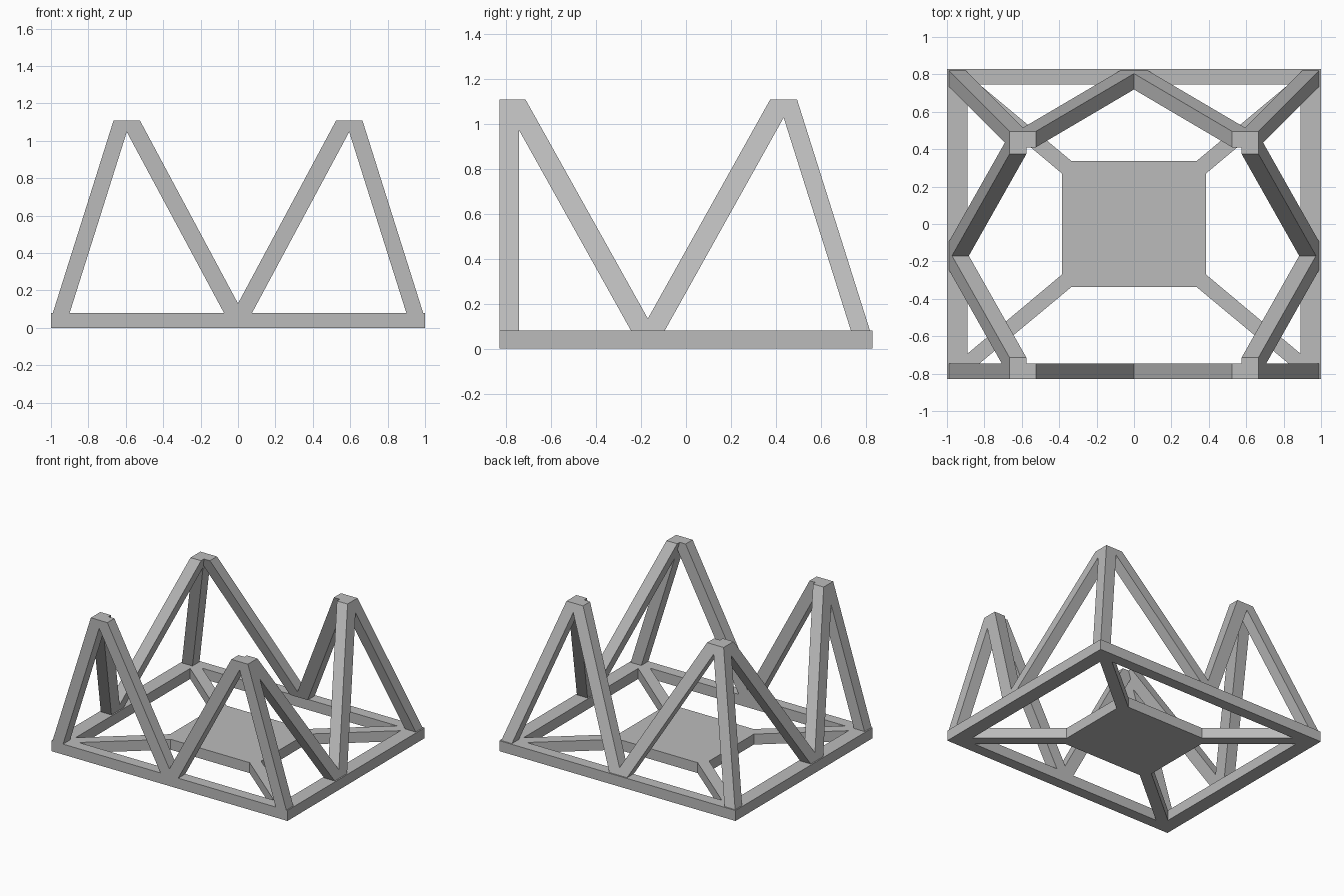
import bpy, bmesh

if "Cube" in bpy.data.objects:
    bpy.data.objects.remove(bpy.data.objects["Cube"], do_unlink=True)

grey = bpy.data.materials.new("plain grey")
grey.use_nodes = True
COLOUR = (0.5, 0.5, 0.5, 1)
grey.diffuse_color = COLOUR
grey.node_tree.nodes["Principled BSDF"].inputs["Base Color"].default_value = COLOUR

BASE, TOP = 0.08, 1.11          # frame height and tower height
OUT_X, OUT_Y = 1.0, 0.83        # frame outer half sizes
IN_X, IN_Y = 0.89, 0.745        # frame inner half sizes


def finish(name, bm):
    bmesh.ops.recalc_face_normals(bm, faces=bm.faces[:])
    mesh = bpy.data.meshes.new(name)
    bm.to_mesh(mesh)
    bm.free()
    mesh.materials.append(grey)
    obj = bpy.data.objects.new(name, mesh)
    bpy.context.collection.objects.link(obj)
    return obj


def loft(name, low, high, z0, z1):
    """Solid between two matching outlines at heights z0 and z1."""
    bm = bmesh.new()
    a = [bm.verts.new((x, y, z0)) for x, y in low]
    b = [bm.verts.new((x, y, z1)) for x, y in high]
    bm.faces.new(a)
    bm.faces.new(b)
    n = len(a)
    for i in range(n):
        j = (i + 1) % n
        bm.faces.new((a[i], a[j], b[j], b[i]))
    return finish(name, bm)


def rect(xs, ys):
    return [(xs[0], ys[0]), (xs[1], ys[0]), (xs[1], ys[1]), (xs[0], ys[1])]


def flip(points, sx, sy=1):
    return [(x * sx, y * sy) for x, y in points]


# Base frame: one rectangular ring
bm = bmesh.new()
rings = []
for hx, hy in ((OUT_X, OUT_Y), (IN_X, IN_Y)):
    for z in (0, BASE):
        rings.append([bm.verts.new((x, y, z)) for x, y in rect((-hx, hx), (-hy, hy))])
out_low, out_high, in_low, in_high = rings
for p, q in ((out_low, out_high), (in_low, in_high), (out_low, in_low), (out_high, in_high)):
    for i in range(4):
        j = (i + 1) % 4
        bm.faces.new((p[i], p[j], q[j], q[i]))
finish("base_frame", bm)

# Centre plate with clipped corners
A, B = (0.385, 0.27), (0.335, 0.337)
outline = [A, B]
outline += flip([B, A], -1) + flip([A, B], -1, -1) + flip([B, A], 1, -1)
loft("centre_plate", outline, outline, 0, BASE)

# Diagonal spokes from the plate to the frame corners
spoke = [A, (IN_X, 0.693), (IN_X, IN_Y), (0.825, IN_Y), B]
for side, sx in (("left", 1), ("right", -1)):
    for end, sy in (("front", -1), ("back", 1)):
        pts = flip(spoke, sx, sy)
        loft(f"{end}_{side}_spoke", pts, pts, 0, BASE)

# Towers: a corner leg plus two sloping braces; intervals are (base, top)
leg_x = ((0.90, 0.99), (0.575, 0.665))
mid_x = ((-0.027, 0.075), (0.525, 0.628))
ends = {
    "front": (((-OUT_Y, -IN_Y),) * 2, ((-0.245, -0.14), (-0.82, -0.715))),
    "back": (((0.735, 0.82), (0.41, 0.495)), ((-0.20, -0.095), (0.375, 0.48))),
}
for side, sx in (("left", 1), ("right", -1)):
    for end, (leg_y, mid_y) in ends.items():
        parts = (("corner_leg", leg_x, leg_y),
                 ("cross_brace", mid_x, leg_y),
                 ("side_brace", leg_x, mid_y))
        for part, xs, ys in parts:
            low, high = (flip(rect(xs[k], ys[k]), sx) for k in (0, 1))
            loft(f"{end}_{side}_{part}", low, high, BASE, TOP)
